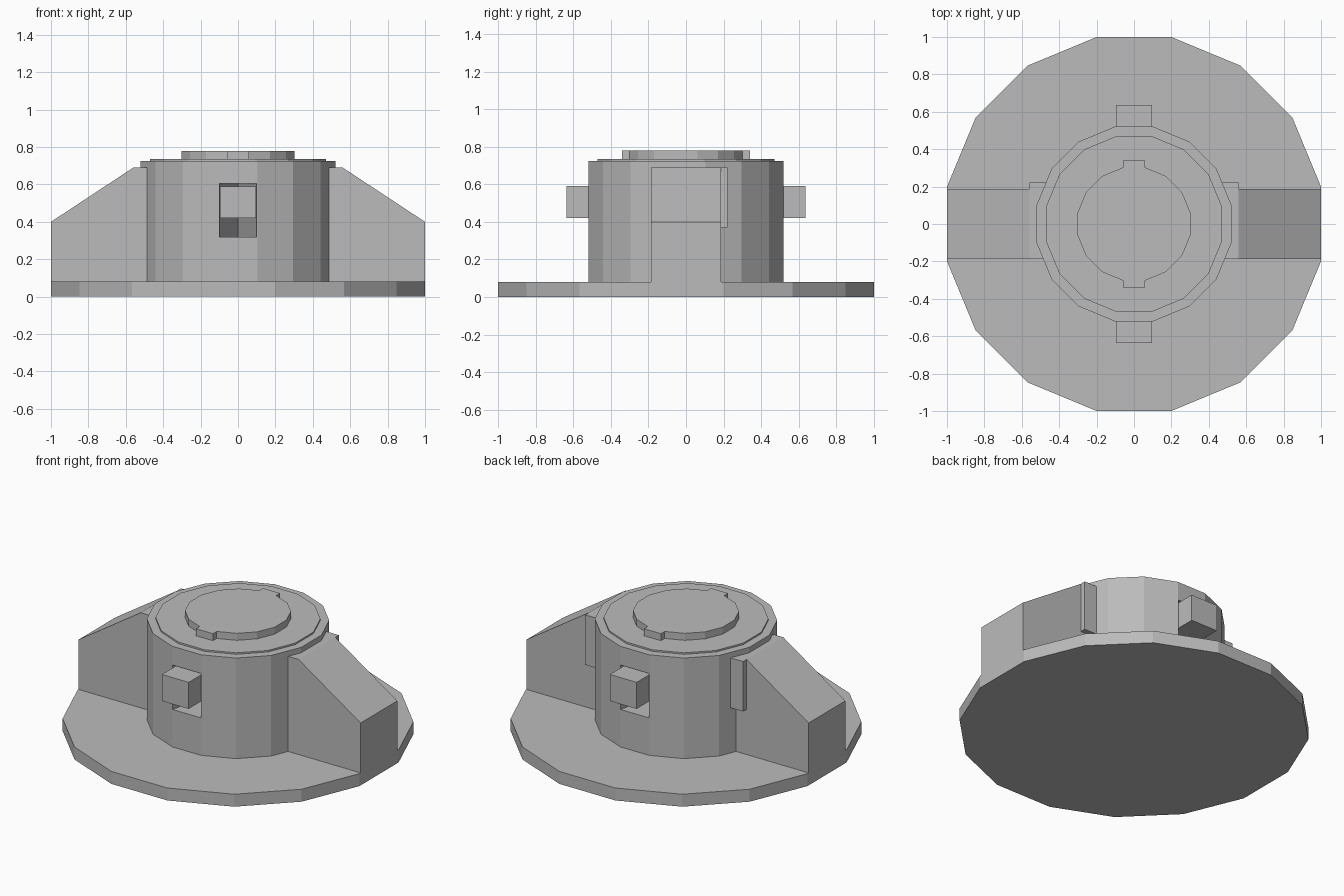
import bpy, bmesh
from math import pi, cos, sin

cube = bpy.data.objects.get("Cube")
if cube:
    bpy.data.objects.remove(cube)

grey = bpy.data.materials.new("plain grey")
grey.use_nodes = True
COLOUR = (0.5, 0.5, 0.5, 1)
grey.diffuse_color = COLOUR
grey.node_tree.nodes["Principled BSDF"].inputs["Base Color"].default_value = COLOUR


def extrude(name, outline, start, depth, axis="z"):
    """Flat outline pushed along z, or an x-z outline pushed along y."""
    bm = bmesh.new()
    place = (lambda a, b: (a, b, start)) if axis == "z" else (lambda a, b: (a, start, b))
    face = bm.faces.new([bm.verts.new(place(a, b)) for a, b in outline])
    moved = bmesh.ops.extrude_face_region(bm, geom=[face])["geom"]
    push = (0, 0, depth) if axis == "z" else (0, depth, 0)
    bmesh.ops.translate(bm, vec=push, verts=[v for v in moved if isinstance(v, bmesh.types.BMVert)])
    bmesh.ops.recalc_face_normals(bm, faces=bm.faces)
    mesh = bpy.data.meshes.new(name)
    bm.to_mesh(mesh)
    bm.free()
    mesh.materials.append(grey)
    obj = bpy.data.objects.new(name, mesh)
    bpy.context.collection.objects.link(obj)
    return obj


def ring(apothem, sides=16):
    """Regular polygon with flats facing the four main directions."""
    r = apothem / cos(pi / sides)
    return [(r * cos((i + 0.5) * 2 * pi / sides), r * sin((i + 0.5) * 2 * pi / sides))
            for i in range(sides)]


def rect(x0, x1, y0, y1):
    return [(x0, y0), (x1, y0), (x1, y1), (x0, y1)]


# Stacked drums
extrude("base_plate", ring(1.0), 0, 0.08)
body = extrude("body", ring(0.52), 0.07, 0.655)
extrude("top_step", ring(0.47), 0.72, 0.015)
extrude("hub_disc", ring(0.302), 0.73, 0.05)

# Front and back: wedge slot, peg and hub tab
for side, s in (("front", -1), ("back", 1)):
    wedge = [(0, 0.01 * s), (0.108, 0.56 * s), (-0.108, 0.56 * s)]
    cutter = extrude(side + "_slot_cutter", wedge, 0.32, 0.285)
    cutter.hide_render = True
    cut = body.modifiers.new(side + "_slot", "BOOLEAN")
    cut.object = cutter
    cut.operation = "DIFFERENCE"
    cut.solver = "EXACT"
    bpy.context.view_layer.objects.active = body
    bpy.ops.object.modifier_apply(modifier=cut.name)
    bpy.data.objects.remove(cutter)
    extrude(side + "_peg", rect(-0.095, 0.095, 0.4 * s, 0.635 * s), 0.42, 0.17)
    extrude(side + "_hub_tab", rect(-0.06, 0.06, 0.25 * s, 0.34 * s), 0.73, 0.05)

# Left and right: sloped buttress with a plate on its rear face
for side, s in (("left", 1), ("right", -1)):
    profile = [(0.4, 0.075), (1, 0.075), (1, 0.4), (0.56, 0.69), (0.4, 0.69)]
    extrude(side + "_buttress", [(x * s, z) for x, z in profile], -0.186, 0.372, "y")
    extrude(side + "_rear_plate", rect(0.4 * s, 0.56 * s, 0.18, 0.222), 0.37, 0.32)
